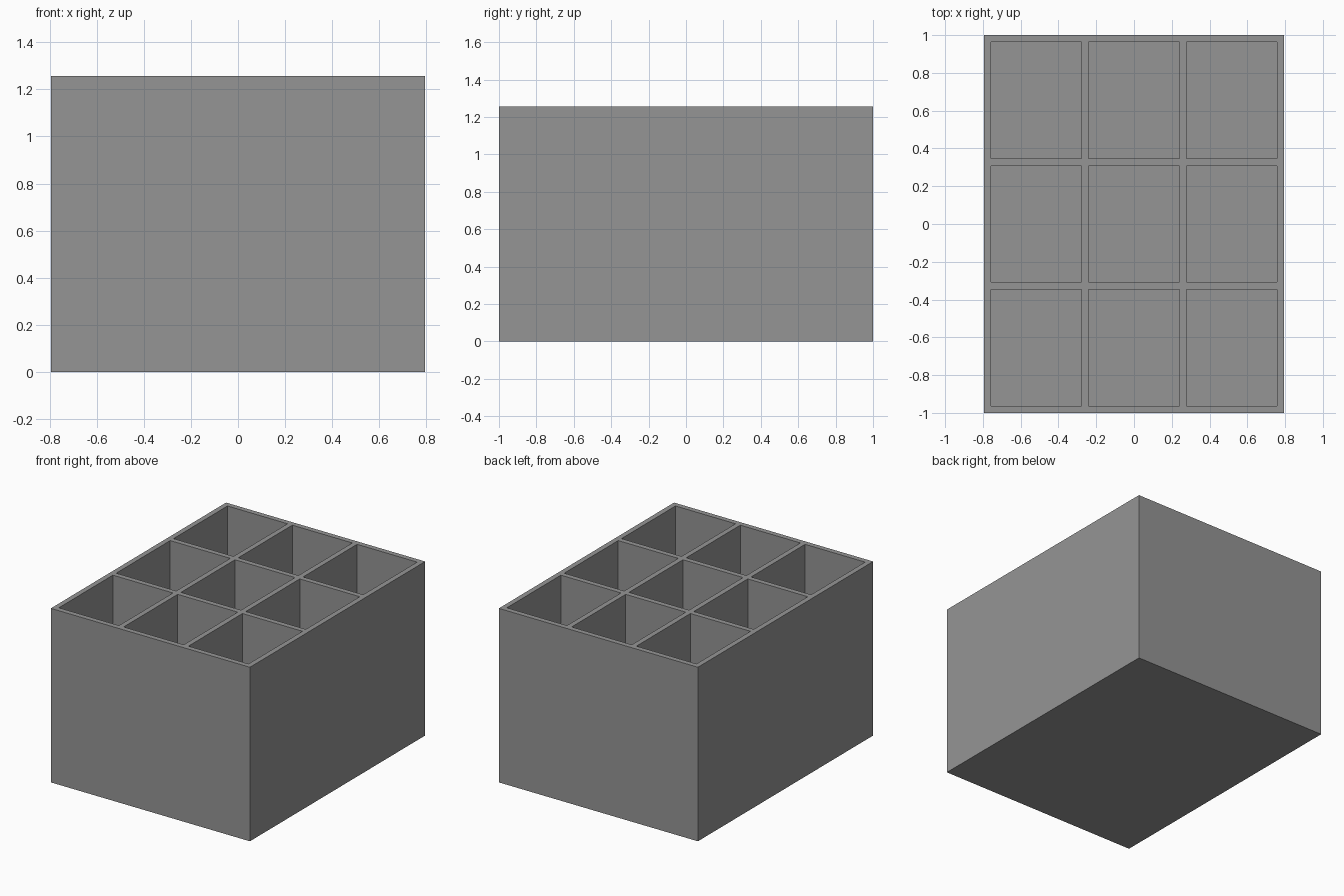
import bpy, bmesh

if "Cube" in bpy.data.objects:
    bpy.data.objects.remove(bpy.data.objects["Cube"])

WALL, HEIGHT, FLOOR = 0.0377, 1.257, 0.0377
CELL_X, CELL_Y, COUNT = 0.480, 0.6164, 3

mat = bpy.data.materials.new("plain grey")
mat.diffuse_color = (0.30, 0.30, 0.30, 1)
mat.use_nodes = True
mat.node_tree.nodes["Principled BSDF"].inputs["Base Color"].default_value = mat.diffuse_color


def cut_lines(cell):
    """Positions where walls and compartments meet, centred on zero."""
    lines = [0.0]
    for i in range(2 * COUNT + 1):
        lines.append(lines[-1] + (cell if i % 2 else WALL))
    return [v - lines[-1] / 2 for v in lines]


xs, ys = cut_lines(CELL_X), cut_lines(CELL_Y)
bm = bmesh.new()


def quad(*points):
    bm.faces.new([bm.verts.new(p) for p in points])


def side_ring(x0, x1, y0, y1, z0, z1):
    """Four upright faces around a rectangle."""
    c = [(x0, y0), (x1, y0), (x1, y1), (x0, y1)]
    for (ax, ay), (bx, by) in zip(c, c[1:] + c[:1]):
        quad((ax, ay, z0), (bx, by, z0), (bx, by, z1), (ax, ay, z1))


def level(x0, x1, y0, y1, z):
    quad((x0, y0, z), (x1, y0, z), (x1, y1, z), (x0, y1, z))


# Outer walls and underside
outer = (xs[0], xs[-1], ys[0], ys[-1])
side_ring(*outer, 0, HEIGHT)
level(*outer, 0)

# Rim and dividers on top, with an open compartment in every odd cell
for i in range(len(xs) - 1):
    for j in range(len(ys) - 1):
        rect = (xs[i], xs[i + 1], ys[j], ys[j + 1])
        is_open = i % 2 and j % 2
        level(*rect, FLOOR if is_open else HEIGHT)
        if is_open:
            side_ring(*rect, FLOOR, HEIGHT)

# Weld, merge coplanar strips and face everything outward
bmesh.ops.remove_doubles(bm, verts=bm.verts, dist=1e-5)
bmesh.ops.recalc_face_normals(bm, faces=bm.faces)

mesh = bpy.data.meshes.new("divided_box")
bm.to_mesh(mesh)
bm.free()
mesh.materials.append(mat)
box = bpy.data.objects.new("divided_box", mesh)
bpy.context.collection.objects.link(box)
